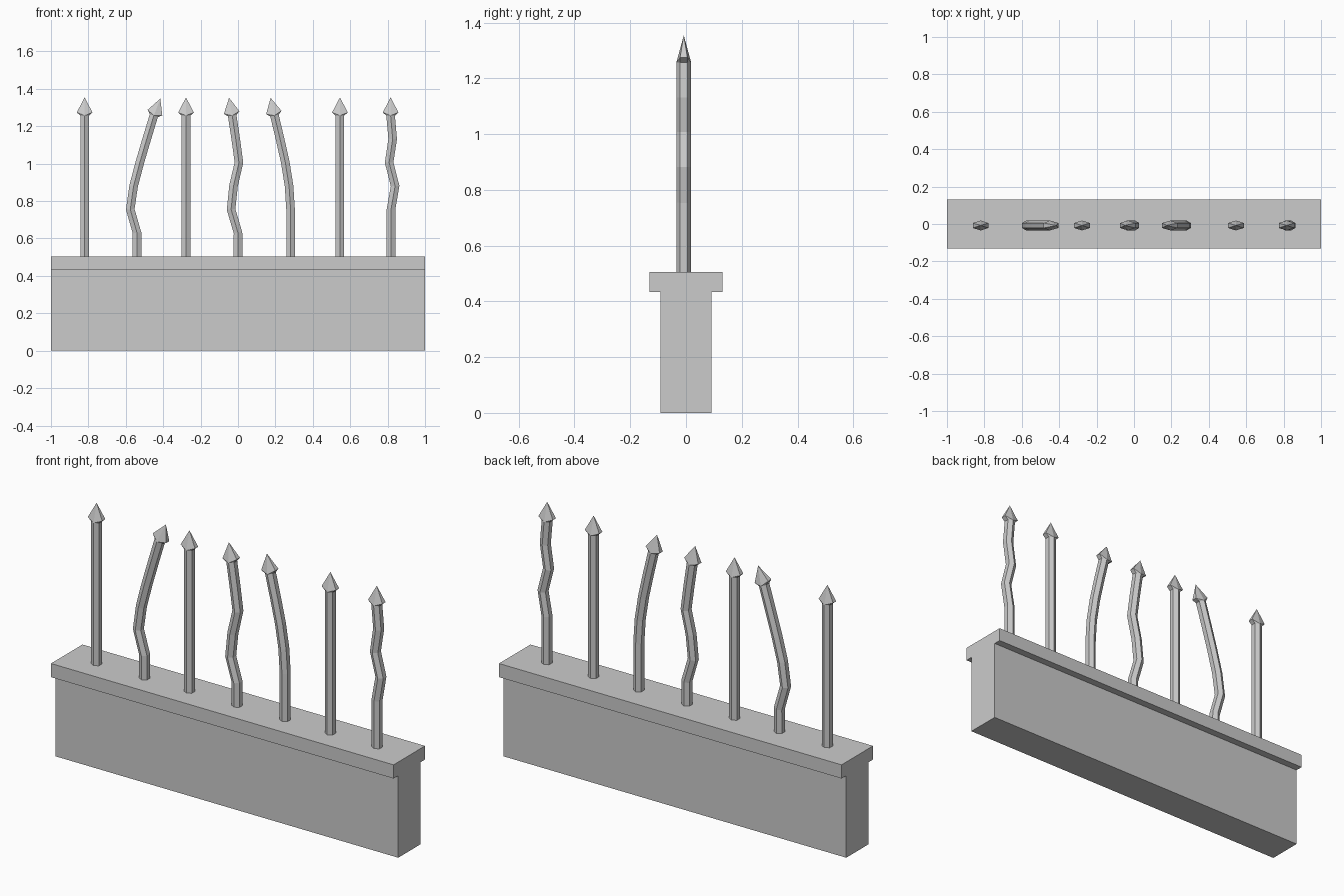
import bpy, bmesh, math
from mathutils import Vector

cube = bpy.data.objects.get("Cube")
if cube:
    bpy.data.objects.remove(cube)

grey = bpy.data.materials.new("plain grey")
grey.use_nodes = True
colour = (0.6, 0.6, 0.6, 1)
grey.diffuse_color = colour
grey.node_tree.nodes["Principled BSDF"].inputs["Base Color"].default_value = colour

RADIUS = 0.0265
ROD_Y = -0.008
WALL_TOP = 0.505
HEAD_Z = 1.257
STEP = (HEAD_Z - WALL_TOP) / 6


def finish(name, bm):
    bmesh.ops.recalc_face_normals(bm, faces=bm.faces)
    mesh = bpy.data.meshes.new(name)
    bm.to_mesh(mesh)
    bm.free()
    mesh.materials.append(grey)
    obj = bpy.data.objects.new(name, mesh)
    bpy.context.collection.objects.link(obj)


# Wall with an overhanging coping, extruded from a T profile
def build_wall():
    half = [(0.092, 0), (0.092, 0.433), (0.131, 0.433), (0.131, WALL_TOP)]
    profile = half + [(-y, z) for y, z in reversed(half)]
    bm = bmesh.new()
    face = bm.faces.new([bm.verts.new((-1, y, z)) for y, z in profile])
    ext = bmesh.ops.extrude_face_region(bm, geom=[face])
    verts = [g for g in ext["geom"] if isinstance(g, bmesh.types.BMVert)]
    bmesh.ops.translate(bm, verts=verts, vec=(2, 0, 0))
    finish("wall", bm)


# Hexagonal spike swept along a bent path, ending in a flared spear point
def build_spike(name, base_x, bends, lean):
    bm = bmesh.new()
    path = [Vector((base_x + dx, ROD_Y, WALL_TOP + i * STEP)) for i, dx in enumerate(bends)]
    top_dir = Vector((lean, 0, 0.097)).normalized()
    rings = []
    for i, point in enumerate(path):
        before = (point - path[i - 1]).normalized() if i else Vector((0, 0, 1))
        after = (path[i + 1] - point).normalized() if i < len(path) - 1 else top_dir
        if i == 0:
            after = before
        along = (before + after).normalized() if i < len(path) - 1 else top_dir
        side = Vector((along.z, 0, -along.x))
        ring = []
        for k in range(6):
            a = math.radians(30 + 60 * k)
            ring.append(bm.verts.new(point + side * RADIUS * math.cos(a)
                                     + Vector((0, RADIUS * math.sin(a), 0))))
        rings.append(ring)
    for low, high in zip(rings, rings[1:]):
        for k in range(6):
            n = (k + 1) % 6
            bm.faces.new((low[k], low[n], high[n], high[k]))
    bm.faces.new(rings[0])

    # Spear point: side corners flare out and up, front and back corners stay
    end = rings[-1]
    flare = list(end)
    for k in (0, 2, 3, 5):
        out = 1 if k in (0, 5) else -1
        flare[k] = bm.verts.new(end[k].co + side * out * 0.019 + top_dir * 0.017)
    tip = bm.verts.new(path[-1] + top_dir * 0.097)
    for k in range(6):
        n = (k + 1) % 6
        bm.faces.new((flare[k], flare[n], tip))
        lower = [end[k], end[n]] + [v for v in (flare[n], flare[k]) if v not in end]
        bm.faces.new(lower)
    finish(name, bm)


build_wall()

STRAIGHT = [0] * 7
SPIKES = [
    (-0.82, STRAIGHT, 0),
    (-0.54, [0, 0, -0.036, -0.018, 0.015, 0.052, 0.09], 0.037),
    (-0.278, STRAIGHT, 0),
    (0, [0, 0, -0.037, -0.024, 0.005, -0.012, -0.031], -0.017),
    (0.281, [0, 0, 0, -0.008, -0.028, -0.056, -0.086], -0.021),
    (0.545, STRAIGHT, 0),
    (0.818, [0, 0, 0, 0.022, -0.01, 0.009, -0.002], 0),
]
for number, (x, bends, lean) in enumerate(SPIKES, 1):
    build_spike(f"spike_{number}", x, bends, lean)
